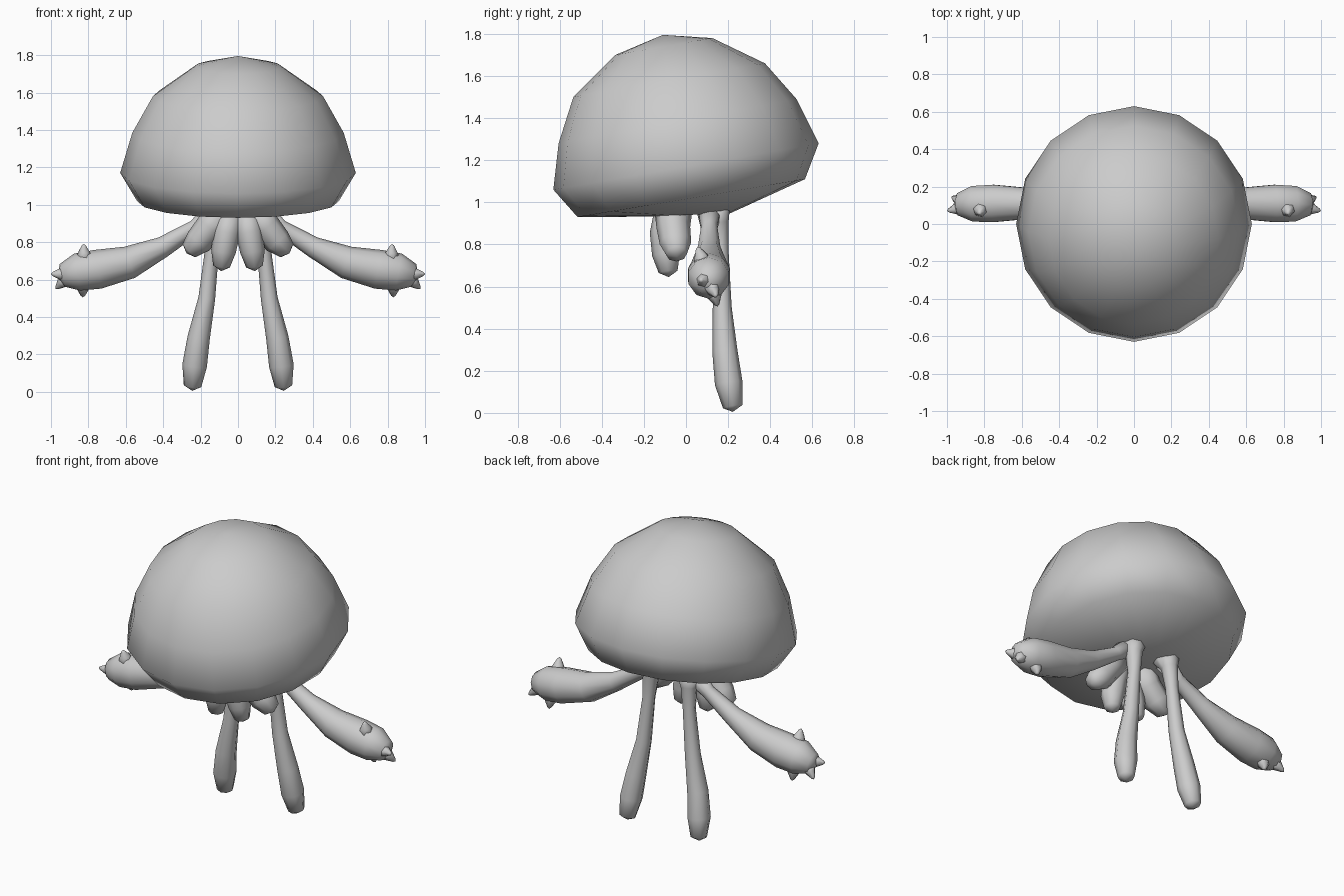
import bpy, bmesh, math
from mathutils import Vector

if "Cube" in bpy.data.objects:
    bpy.data.objects.remove(bpy.data.objects["Cube"])

grey = bpy.data.materials.new("soft grey")
grey.diffuse_color = (0.6, 0.6, 0.6, 1)
grey.use_nodes = True
grey.node_tree.nodes["Principled BSDF"].inputs["Base Color"].default_value = grey.diffuse_color


def finish(bm, name):
    bmesh.ops.recalc_face_normals(bm, faces=bm.faces)
    for f in bm.faces:
        f.smooth = True
    me = bpy.data.meshes.new(name)
    bm.to_mesh(me)
    bm.free()
    me.materials.append(grey)
    ob = bpy.data.objects.new(name, me)
    bpy.context.collection.objects.link(ob)
    return ob


def skin(bm, rings, start=None, end=None):
    """Bridge vertex rings; close each end with a pole or a flat cap."""
    n = len(rings[0])
    for a, b in zip(rings, rings[1:]):
        for i in range(n):
            j = (i + 1) % n
            bm.faces.new((a[i], a[j], b[j], b[i]))
    for ring, pole in ((rings[0], start), (rings[-1], end)):
        if pole is None:
            bm.faces.new(ring)
        else:
            p = bm.verts.new(pole)
            for i in range(n):
                bm.faces.new((ring[i], ring[(i + 1) % n], p))


def tube(name, path, sides, tip, spikes=()):
    """Tapered limb along (x, y, z, radius) points, with optional thorns."""
    bm = bmesh.new()
    pts = [Vector(p[:3]) for p in path]
    rings = []
    for k, p in enumerate(path):
        d = (pts[min(k + 1, len(pts) - 1)] - pts[max(k - 1, 0)]).normalized()
        u = d.cross(Vector((0, 1, 0))).normalized()
        v = d.cross(u)
        ring = []
        for i in range(sides):
            a = math.tau * i / sides
            ring.append(bm.verts.new(pts[k] + p[3] * (u * math.cos(a) + v * math.sin(a))))
        rings.append(ring)
    skin(bm, rings, None, tip)
    for base, point, r in spikes:
        b, q = Vector(base), Vector(point)
        d = q - b
        u = d.orthogonal().normalized()
        v = d.normalized().cross(u)
        cone = []
        for t, w in ((0, 1), (0.55, 0.55), (0.9, 0.22)):
            cone.append([bm.verts.new(b + d * t + r * w * (u * math.cos(a) + v * math.sin(a)))
                         for a in (math.tau * i / 6 for i in range(6))])
        skin(bm, cone, None, q)
    return finish(bm, name)


# Bell: tilted 16-sided rings given as (centre y, centre z, radius, rise to the back)
bell = bmesh.new()
levels = [(-0.105, 1.74, 0.23, 0.04), (-0.08, 1.58, 0.455, 0.08),
          (-0.04, 1.385, 0.565, 0.105), (0, 1.17, 0.63, 0.11),
          (0.025, 1.02, 0.54, 0.09), (0.01, 0.94, 0.2, 0.008)]
rings = []
for cy, cz, r, rise in levels:
    rings.append([bell.verts.new((r * math.cos(a), cy + r * math.sin(a), cz + rise * math.sin(a)))
                  for a in (math.tau * i / 16 for i in range(16))])
skin(bell, rings, (0, -0.11, 1.795), (0, 0.01, 0.94))
finish(bell, "bell")

for s, side in ((1, "right"), (-1, "left")):
    def m(*p):
        return (s * p[0],) + p[1:]

    # Long rear legs that thicken towards the foot
    tube(side + "_leg", [m(0.12, 0.13, 0.98, 0.085), m(0.13, 0.155, 0.9, 0.048),
                         m(0.138, 0.165, 0.77, 0.037), m(0.167, 0.172, 0.5, 0.045),
                         m(0.21, 0.185, 0.29, 0.06), m(0.232, 0.203, 0.14, 0.066),
                         m(0.243, 0.222, 0.03, 0.047)], 8, m(0.245, 0.222, 0.005))

    # Club-shaped arms with thorns at the end
    tube(side + "_arm", [m(0.13, 0.11, 0.96, 0.06), m(0.23, 0.11, 0.88, 0.04),
                         m(0.40, 0.11, 0.775, 0.056), m(0.58, 0.11, 0.692, 0.088),
                         m(0.75, 0.11, 0.655, 0.105), m(0.86, 0.108, 0.64, 0.1),
                         m(0.94, 0.105, 0.622, 0.062)], 10, m(0.965, 0.105, 0.615),
         [(m(0.82, 0.085, 0.70), m(0.825, 0.055, 0.79), 0.055),
          (m(0.83, 0.125, 0.59), m(0.83, 0.15, 0.505), 0.055),
          (m(0.91, 0.09, 0.63), m(1.0, 0.07, 0.63), 0.05),
          (m(0.91, 0.115, 0.61), m(0.975, 0.145, 0.55), 0.05)])

    # Short mouth lobes hanging under the front
    tube(side + "_inner_lobe", [m(0.04, -0.08, 0.96, 0.07), m(0.06, -0.1, 0.85, 0.072),
                                m(0.078, -0.095, 0.75, 0.066), m(0.088, -0.085, 0.67, 0.045)],
         8, m(0.09, -0.082, 0.645))
    tube(side + "_outer_lobe", [m(0.09, -0.06, 0.96, 0.09), m(0.15, -0.06, 0.88, 0.08),
                                m(0.21, -0.05, 0.805, 0.075), m(0.262, -0.045, 0.755, 0.05)],
         8, m(0.275, -0.042, 0.74))
